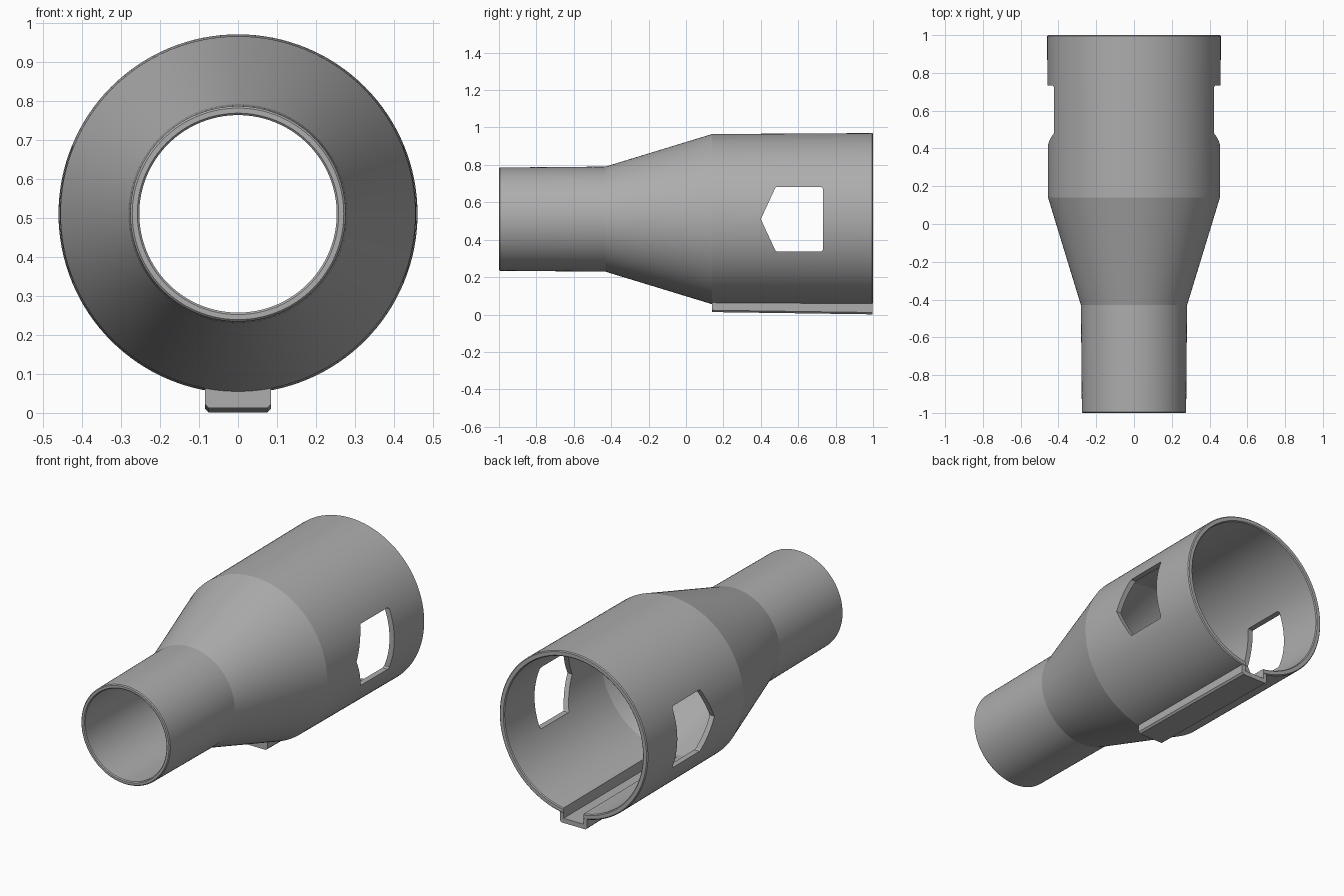
import bpy, bmesh, math
from mathutils import Matrix, Vector

default_cube = bpy.data.objects.get("Cube")
if default_cube:
    bpy.data.objects.remove(default_cube, do_unlink=True)

AXIS_Z = 0.51
SEGMENTS = 128

grey = bpy.data.materials.new("plain grey")
grey.use_nodes = True
colour = (0.42, 0.42, 0.42, 1)
grey.diffuse_color = colour
grey.node_tree.nodes["Principled BSDF"].inputs["Base Color"].default_value = colour


def make_object(name, bm):
    bmesh.ops.recalc_face_normals(bm, faces=bm.faces[:])
    mesh = bpy.data.meshes.new(name)
    bm.to_mesh(mesh)
    bm.free()
    mesh.materials.append(grey)
    obj = bpy.data.objects.new(name, mesh)
    bpy.context.collection.objects.link(obj)
    return obj


def revolve(name, profile):
    """Turn a closed (radius, y) outline around the tube axis."""
    bm = bmesh.new()
    rings = []
    for i in range(SEGMENTS):
        a = math.tau * i / SEGMENTS
        rings.append([bm.verts.new((r * math.cos(a), y, AXIS_Z + r * math.sin(a)))
                      for r, y in profile])
    n = len(profile)
    for i, ring in enumerate(rings):
        after = rings[(i + 1) % SEGMENTS]
        for j in range(n):
            k = (j + 1) % n
            bm.faces.new((ring[j], ring[k], after[k], after[j]))
    return make_object(name, bm)


def prism(name, outline, offset):
    """Extrude a flat outline by an offset."""
    bm = bmesh.new()
    face = bm.faces.new([bm.verts.new(p) for p in outline])
    moved = bmesh.ops.extrude_face_region(bm, geom=[face])["geom"]
    verts = [v for v in moved if isinstance(v, bmesh.types.BMVert)]
    bmesh.ops.translate(bm, verts=verts, vec=Vector(offset))
    return make_object(name, bm)


def combine(target, tool, operation):
    """Apply a boolean and discard its helper."""
    tool.hide_render = True
    mod = target.modifiers.new("shape", "BOOLEAN")
    mod.operation = operation
    mod.solver = "EXACT"
    mod.object = tool
    bpy.context.view_layer.update()
    bpy.context.view_layer.objects.active = target
    bpy.ops.object.modifier_apply(modifier=mod.name)
    bpy.data.objects.remove(tool, do_unlink=True)


# Hollow body: narrow neck, cone and wide sleeve with eased rims
c = 0.005
outer = [(0.276 - c, -1), (0.276, c - 1), (0.281, -0.43), (0.455, 0.14),
         (0.46, 1 - c), (0.46 - c, 1)]
inner = [(0.43 + c, 1), (0.43, 1 - c), (0.426, 0.145), (0.254, -0.425),
         (0.253, c - 1), (0.253 + c, -1)]
body = revolve("reducer_sleeve", outer + inner)

# Key rail under the sleeve, slightly deeper at the back
w, e = 0.085, 0.01
section = [(-w, 0.075), (-w, 0.013 + e), (e - w, 0.013),
           (w - e, 0.013), (w, 0.013 + e), (w, 0.075)]
rail = prism("key_rail", [(x, 0.14, z) for x, z in section], (0, 0.858, 0))
for v in rail.data.vertices:
    if v.co.y > 0.5 and v.co.z < 0.05:
        v.co.z -= 0.012
combine(body, rail, "UNION")

# Internal keyway, open at the rear
g = 0.062
groove = prism("keyway_cutter", [(-g, 0.17, 0.027), (g, 0.17, 0.027),
                                 (g, 0.17, 0.13), (-g, 0.17, 0.13)], (0, 1, 0))
combine(body, groove, "DIFFERENCE")

# Matching pointed windows through both sides
h = 0.173
half = [(0.40, 0), (0.478, h - 0.005), (0.485, h), (0.723, h), (0.732, h - 0.009)]
window = half + [(y, -z) for y, z in reversed(half[1:])]
for side in (-1, 1):
    cutter = prism("window_cutter", [(side * 0.25, y, AXIS_Z + z) for y, z in window],
                   (side * 0.35, 0, 0))
    combine(body, cutter, "DIFFERENCE")

# Smooth round walls, crisp bends and openings
for obj in bpy.context.selected_objects:
    obj.select_set(False)
body.select_set(True)
bpy.context.view_layer.objects.active = body
bpy.ops.object.shade_smooth_by_angle(angle=math.radians(12))
